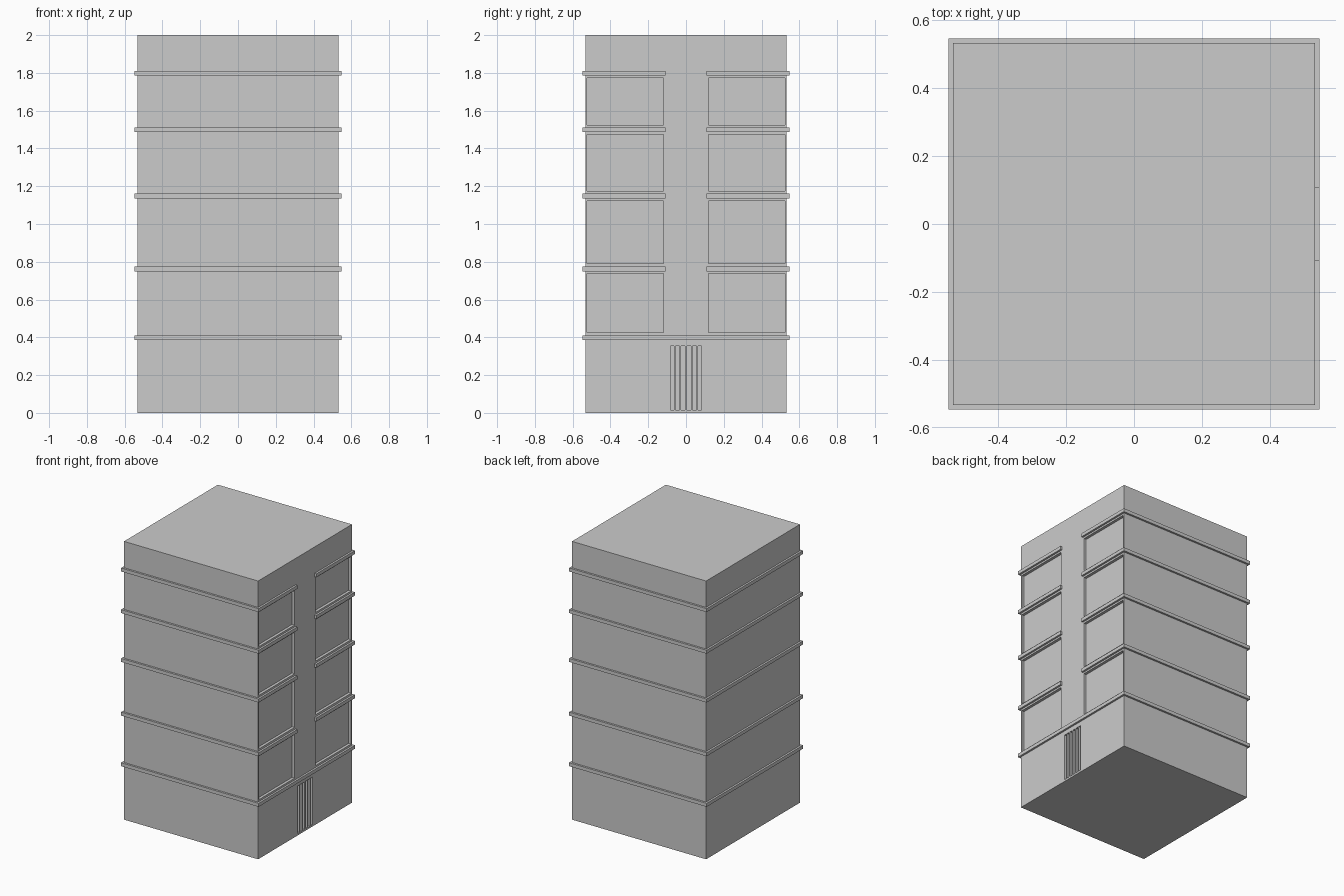
import bpy, bmesh
from mathutils import Vector

if "Cube" in bpy.data.objects:
    bpy.data.objects.remove(bpy.data.objects["Cube"])

R = 0.533        # half width of the tower
O = 0.547        # half width of the ledges
DEPTH = 0.02     # recess depth of windows and door


def finish(name, bm):
    bmesh.ops.recalc_face_normals(bm, faces=bm.faces)
    me = bpy.data.meshes.new(name)
    bm.to_mesh(me)
    bm.free()
    ob = bpy.data.objects.new(name, me)
    bpy.context.collection.objects.link(ob)
    return ob


def boxes(name, items):
    """One object made of boxes given as (x0, x1, y0, y1, z0, z1)."""
    bm = bmesh.new()
    for x0, x1, y0, y1, z0, z1 in items:
        vs = bmesh.ops.create_cube(bm, size=1)['verts']
        for v in vs:
            v.co = Vector((x1 if v.co.x > 0 else x0,
                           y1 if v.co.y > 0 else y0,
                           z1 if v.co.z > 0 else z0))
    return finish(name, bm)


def ledge(name, z0, z1, gap):
    """Band around the tower, open by +-gap on the +x side (0 = closed)."""
    def path(r):
        return [(r, gap), (r, r), (-r, r), (-r, -r), (r, -r), (r, -gap)]
    outer, inner = path(O), path(R)
    bm = bmesh.new()
    rows = [[bm.verts.new((x, y, z)) for x, y in p]
            for p, z in ((outer, z0), (outer, z1), (inner, z1), (inner, z0))]
    for k in range(4):
        a, b = rows[k], rows[(k + 1) % 4]
        for i in range(5):
            bm.faces.new((a[i], a[i + 1], b[i + 1], b[i]))
    if gap:
        for i in (0, 5):
            bm.faces.new([r[i] for r in rows])
    else:
        bmesh.ops.remove_doubles(bm, verts=bm.verts, dist=1e-5)
    return finish(name, bm)


# Tower block
tower = boxes("tower", [(-R, R, -R, R, 0, 2)])

# Window and door recesses on the right face
cuts = []
for z0, z1 in ((0.425, 0.737), (0.79, 1.123), (1.175, 1.473), (1.525, 1.773)):
    for y0, y1 in ((-0.523, -0.118), (0.118, 0.523)):
        cuts.append((R - DEPTH, R + 0.1, y0, y1, z0, z1))
cuts.append((R - DEPTH, R + 0.1, -0.083, 0.083, 0.014, 0.355))
cutter = boxes("recess_cutter", cuts)
cutter.hide_render = True
cutter.hide_viewport = True
mod = tower.modifiers.new("recesses", 'BOOLEAN')
mod.operation = 'DIFFERENCE'
mod.solver = 'EXACT'
mod.object = cutter

# Door bars
boxes("door_bars", [(R - DEPTH, R, y - 0.004, y + 0.004, 0.014, 0.355)
                    for y in (-0.06, -0.03, 0, 0.03, 0.06)])

# Ledges: closed at the bottom, split by the central pier above
ledge("ledge_base", 0.386, 0.411, 0)
for i, z in enumerate((0.762, 1.148, 1.499, 1.798)):
    ledge(f"ledge_{i + 1}", z - 0.0125, z + 0.0125, 0.108)
